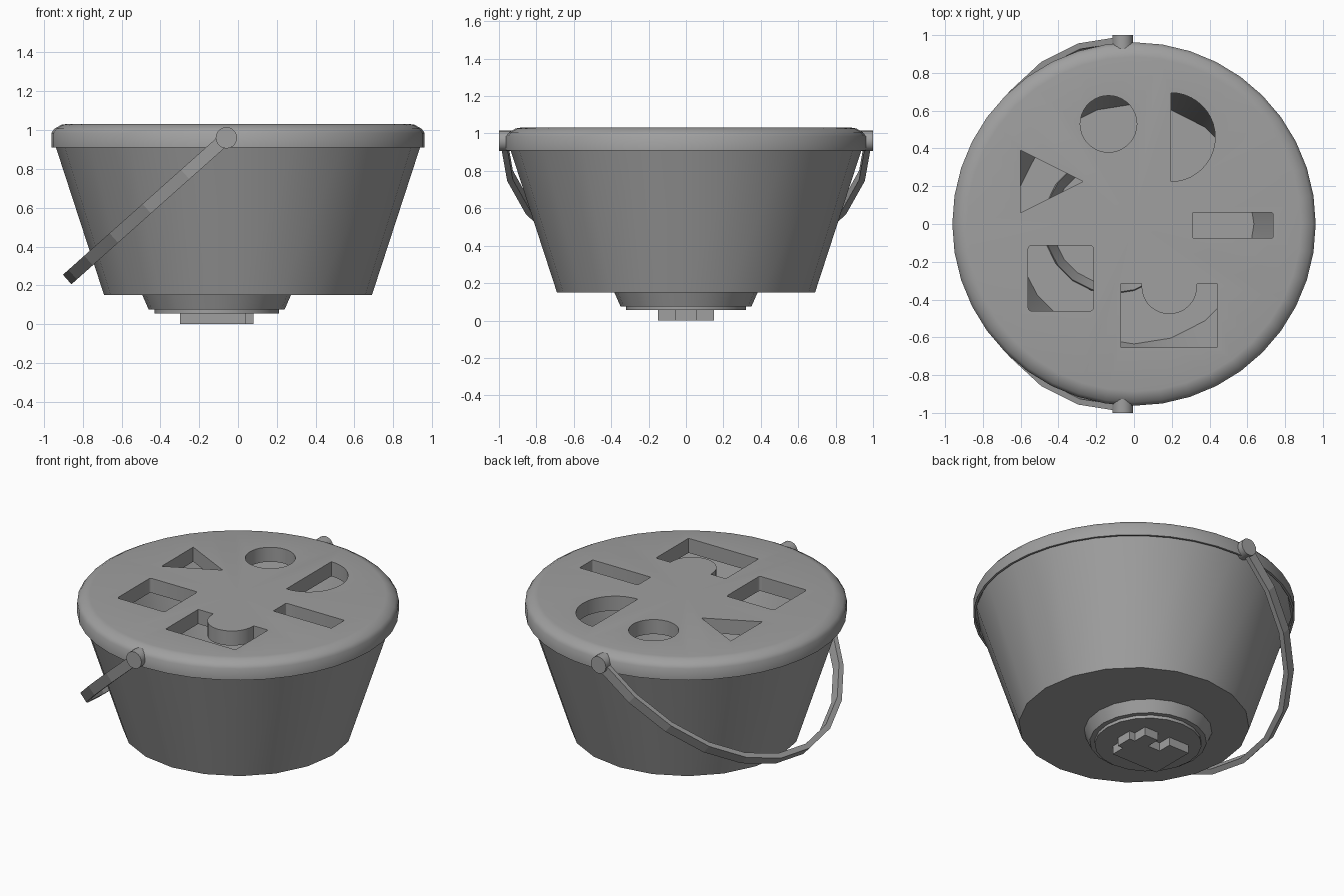
import bpy, bmesh
from math import sin, cos, pi, radians
from mathutils import Vector

if "Cube" in bpy.data.objects:
    bpy.data.objects.remove(bpy.data.objects["Cube"])

GREY = (0.35, 0.35, 0.35, 1)
mat = bpy.data.materials.new("plain grey")
mat.use_nodes = True
mat.diffuse_color = GREY
mat.node_tree.nodes["Principled BSDF"].inputs["Base Color"].default_value = GREY


def finish(bm, name):
    bmesh.ops.remove_doubles(bm, verts=bm.verts, dist=0.0001)
    bmesh.ops.recalc_face_normals(bm, faces=bm.faces)
    mesh = bpy.data.meshes.new(name)
    bm.to_mesh(mesh)
    bm.free()
    mesh.materials.append(mat)
    obj = bpy.data.objects.new(name, mesh)
    bpy.context.collection.objects.link(obj)
    return obj


def lathe(name, profile, sides, x=0):
    bm = bmesh.new()
    verts = [bm.verts.new((r, 0, z)) for r, z in profile]
    edges = [bm.edges.new(pair) for pair in zip(verts, verts[1:])]
    bmesh.ops.spin(bm, geom=verts + edges, cent=(0, 0, 0), axis=(0, 0, 1),
                   angle=2 * pi, steps=sides)
    bmesh.ops.translate(bm, verts=bm.verts, vec=(x, 0, 0))
    return finish(bm, name)


def prism(name, outline, z0, z1):
    bm = bmesh.new()
    face = bm.faces.new([bm.verts.new((x, y, z0)) for x, y in outline])
    top = bmesh.ops.extrude_face_region(bm, geom=[face])["geom"]
    bmesh.ops.translate(bm, vec=(0, 0, z1 - z0),
                        verts=[v for v in top if isinstance(v, bmesh.types.BMVert)])
    return finish(bm, name)


def arc(cx, cy, r, start, end, steps):
    angles = [radians(start + (end - start) * i / steps) for i in range(steps + 1)]
    return [(cx + r * cos(a), cy + r * sin(a)) for a in angles]


def box(x0, x1, y0, y1):
    return [(x0, y0), (x1, y0), (x1, y1), (x0, y1)]


def rounded_box(x0, x1, y0, y1, r):
    corners = [(x1 - r, y1 - r), (x0 + r, y1 - r), (x0 + r, y0 + r), (x1 - r, y0 + r)]
    return [p for i, (x, y) in enumerate(corners)
            for p in arc(x, y, r, i * 90, i * 90 + 90, 3)]


def cut(obj, cutter):
    cutter.hide_render = True
    mod = obj.modifiers.new("cut", "BOOLEAN")
    mod.operation = "DIFFERENCE"
    mod.solver = "EXACT"
    mod.object = cutter
    bpy.context.view_layer.objects.active = obj
    bpy.ops.object.modifier_apply(modifier=mod.name)
    bpy.data.objects.remove(cutter)


def smooth(obj, angle=40):
    bpy.ops.object.select_all(action="DESELECT")
    obj.select_set(True)
    bpy.context.view_layer.objects.active = obj
    bpy.ops.object.shade_smooth_by_angle(angle=radians(angle))


# Hollow tapered bucket with an opening into the foot
KNOB_X = -0.11
bucket = lathe("bucket", [(0, 0.15), (0.69, 0.15), (0.945, 0.932), (0.89, 0.932),
                          (0.635, 0.19), (0, 0.19)], 20)
cut(bucket, prism("floor_cutter", arc(KNOB_X, 0, 0.37, 0, 342, 19), 0.1, 0.3))
smooth(bucket)

# Stepped foot below the floor
foot = lathe("foot", [(0, 0.055), (0.32, 0.055), (0.32, 0.075), (0.35, 0.075),
                      (0.385, 0.155), (0.365, 0.19), (0.32, 0.09), (0, 0.09)], 20, KNOB_X)
smooth(foot)

# Small stepped key under the foot
key = prism("key", [(-0.3, -0.15), (0.04, -0.15), (0.04, -0.055), (0.08, -0.055),
                    (0.08, 0.055), (0.04, 0.055), (0.04, 0.15), (-0.06, 0.15),
                    (-0.06, 0.06), (-0.15, 0.06), (-0.15, 0.15), (-0.3, 0.15)], 0, 0.06)

# Lid with a rounded rim and shaped openings
lid = lathe("lid", [(0, 0.935), (0.948, 0.935), (0.948, 0.91), (0.962, 0.91), (0.962, 0.985),
                    (0.945, 1.007), (0.91, 1.027), (0.885, 1.031), (0, 1.031)], 40)
notch = [(-0.07, -0.315), (-0.07, -0.655), (0.44, -0.655), (0.44, -0.315), (0.335, -0.315)]
openings = [
    arc(-0.135, 0.53, 0.15, 0, 350, 35),
    arc(0.195, 0.46, 0.235, -90, 90, 20),
    [(-0.6, 0.06), (-0.27, 0.225), (-0.6, 0.39)],
    rounded_box(-0.56, -0.215, -0.46, -0.115, 0.015),
    rounded_box(0.31, 0.735, -0.075, 0.06, 0.006),
    notch + arc(0.187, -0.33, 0.147, 0, -180, 18) + [(0.04, -0.315)],
]
for outline in openings:
    cut(lid, prism("opening_cutter", outline, 0.85, 1.15))
smooth(lid)

# Handle pivots on both sides
PIVOT = Vector((-0.06, 0, 0.96))
for side, name in ((-1, "front_pivot"), (1, "back_pivot")):
    bpy.ops.mesh.primitive_cylinder_add(vertices=20, radius=0.055, depth=0.1,
                                        location=PIVOT + Vector((0, side * 0.95, 0)),
                                        rotation=(pi / 2, 0, 0))
    pivot = bpy.context.object
    pivot.name = name
    pivot.data.materials.append(mat)
    smooth(pivot)

# Swung-down handle: a faceted flat strip bent in a half ellipse
reach = Vector((-0.82, 0, -0.73))
across = Vector((reach.z, 0, -reach.x)).normalized() * 0.033
bm = bmesh.new()
rings = []
for i in range(13):
    a = -pi / 2 + pi * i / 12
    ring = []
    for scale, flip in ((1, 1), (1, -1), (0.968, -1), (0.968, 1)):
        point = PIVOT + reach * cos(a) * scale + Vector((0, 0.99 * sin(a) * scale, 0))
        ring.append(bm.verts.new(point + across * flip))
    rings.append(ring)
for one, two in zip(rings, rings[1:]):
    for j in range(4):
        k = (j + 1) % 4
        bm.faces.new((one[j], one[k], two[k], two[j]))
bm.faces.new(rings[0])
bm.faces.new(rings[-1])
handle = finish(bm, "handle")
